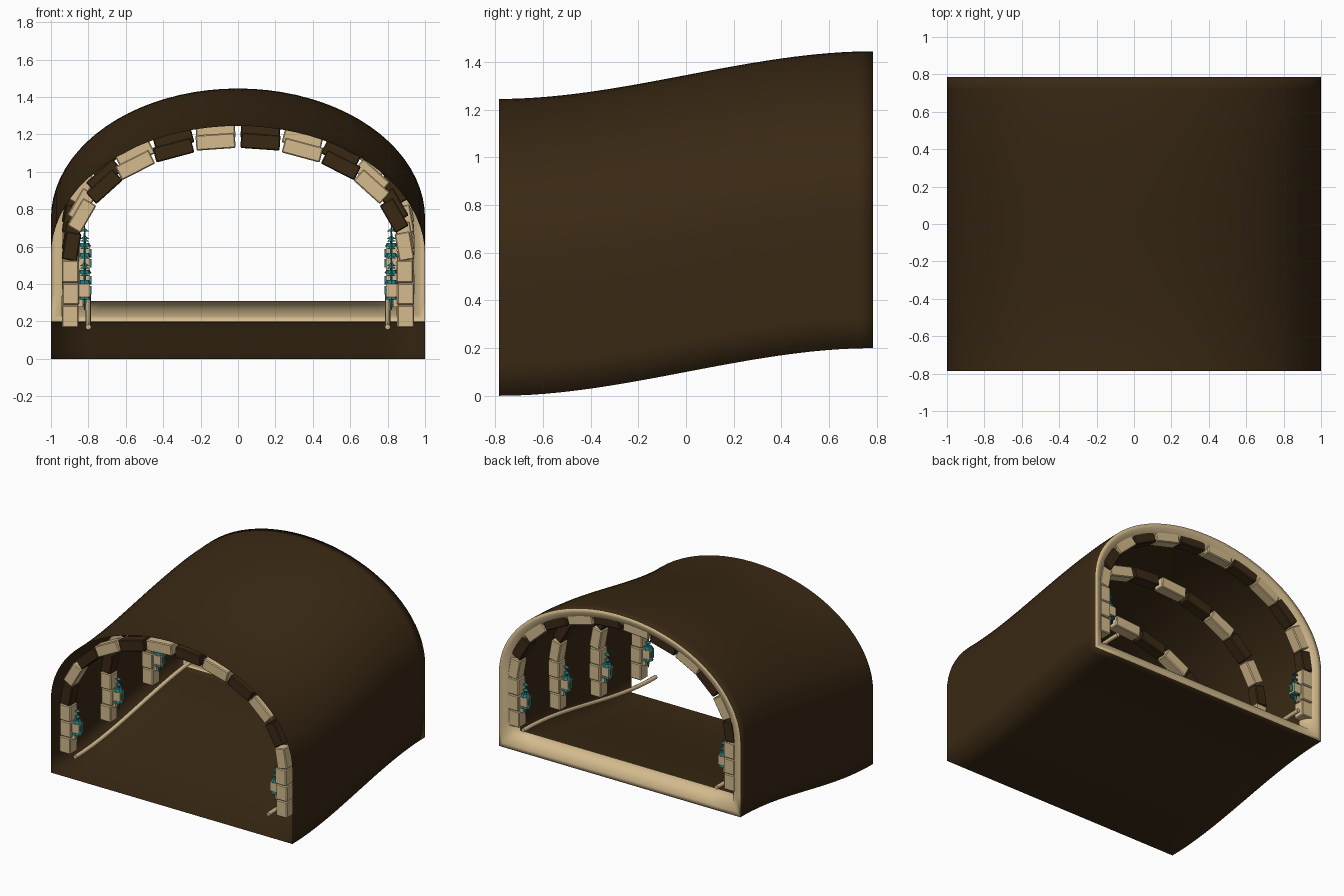
import bpy, bmesh, math, random
from mathutils import Matrix, Vector

random.seed(3)
if "Cube" in bpy.data.objects:
    bpy.data.objects.remove(bpy.data.objects["Cube"])

HALF_LEN = 0.785
SPRING, RISE = 0.55, 0.695      # wall height and arch height


def material(name, color):
    m = bpy.data.materials.new(name)
    m.use_nodes = True
    m.diffuse_color = (*color, 1)
    bsdf = m.node_tree.nodes["Principled BSDF"]
    bsdf.inputs["Base Color"].default_value = (*color, 1)
    bsdf.inputs["Roughness"].default_value = 0.8
    return m


DARK = material("dark brown", (0.042, 0.022, 0.007))
TAN = material("sandstone tan", (0.66, 0.50, 0.27))
TEAL = material("teal", (0.02, 0.2, 0.2))


def ramp(y):
    """Floor height along the tunnel."""
    t = min(max((y + HALF_LEN) / (2 * HALF_LEN), 0), 1)
    return 0.2 * t * t * (3 - 2 * t)


def finish(name, bm, mats, smooth=False, bevel=0):
    mesh = bpy.data.meshes.new(name)
    bm.to_mesh(mesh)
    bm.free()
    for m in mats:
        mesh.materials.append(m)
    ob = bpy.data.objects.new(name, mesh)
    bpy.context.collection.objects.link(ob)
    for p in mesh.polygons:
        p.use_smooth = smooth
    if bevel:
        mod = ob.modifiers.new("bevel", 'BEVEL')
        mod.width = bevel
        mod.segments = 1
    return ob


def paint(bm, verts, index):
    for f in {f for v in verts for f in v.link_faces}:
        f.material_index = index


def box(bm, loc, size, tilt=0, index=0):
    mat = (Matrix.Translation(loc) @ Matrix.Rotation(tilt, 4, 'Y')
           @ Matrix.Diagonal((*size, 1)))
    paint(bm, bmesh.ops.create_cube(bm, size=1, matrix=mat)["verts"], index)


def cone(bm, loc, r1, r2, depth, sides=8, index=0):
    res = bmesh.ops.create_cone(bm, cap_ends=True, segments=sides, radius1=r1, radius2=r2,
                                depth=depth, matrix=Matrix.Translation(loc))
    paint(bm, res["verts"], index)


# Tunnel shell: an arched section swept up the ramp, with a rounded lip at the back
def section(inset):
    w = 1 - inset
    pts = [(w - 2 * w * i / 10, inset) for i in range(10)]
    pts += [(-w, inset + (SPRING - inset) * i / 4) for i in range(4)]
    pts += [(-w * math.cos(math.pi * i / 40), SPRING + (RISE - inset) * math.sin(math.pi * i / 40))
            for i in range(40)]
    pts += [(w, SPRING + (inset - SPRING) * i / 4) for i in range(4)]
    return pts


bm = bmesh.new()
STEPS, LIP = 24, 6
stations = [(-HALF_LEN + 2 * HALF_LEN * i / STEPS, 0) for i in range(STEPS + 1)]
for i in range(1, LIP + 1):
    a = math.pi / 2 * i / LIP
    stations.append((HALF_LEN - 0.1 * (1 - math.cos(a)), 0.11 * math.sin(a)))
loops = [[bm.verts.new((x, y, z + ramp(y))) for x, z in section(inset)] for y, inset in stations]
for s, (a, b) in enumerate(zip(loops, loops[1:])):
    for i in range(len(a)):
        j = (i + 1) % len(a)
        f = bm.faces.new((a[i], a[j], b[j], b[i]))
        f.material_index = 1 if s >= STEPS else 0
bmesh.ops.recalc_face_normals(bm, faces=bm.faces)
finish("tunnel_shell", bm, [DARK, TAN], smooth=True)

# Stone ribs: x, z, tilt in degrees and length of each arch stone on one side
ARCH = [(0.12, 1.16, 4, 0.21), (0.345, 1.115, 15, 0.21), (0.55, 1.035, 27, 0.2),
        (0.715, 0.92, 42, 0.19), (0.835, 0.765, 60, 0.17), (0.89, 0.6, 80, 0.15)]
LEGS = [(0.225, 0.12), (0.345, 0.115), (0.465, 0.12)]
RINGS = [-0.725 + 1.45 * i / 3 for i in range(4)]

for n, y in enumerate(RINGS):
    base = ramp(y)
    bm = bmesh.new()
    for side in (-1, 1):
        for i, (x, z, tilt, length) in enumerate(ARCH):
            dark = (i % 2 == 1) if side < 0 else (i % 2 == 0)
            box(bm, (side * x, y, z + base), (length, 0.085, 0.082),
                side * math.radians(tilt), int(dark))
        for z, h in LEGS:
            shift = random.uniform(-0.004, 0.004)
            box(bm, (side * 0.895 + shift, y + shift, z + base), (0.09, 0.085, h))
    finish(f"stone_rib_{n + 1}", bm, [TAN, DARK], bevel=0.006)

    # Wall lanterns: stone box, teal bands and a finned spire
    for side, label in ((-1, "right"), (1, "left")):
        bm = bmesh.new()
        x = side * 0.82
        box(bm, (x, y, 0.365 + base), (0.06, 0.055, 0.07))
        box(bm, (side * 0.845, y, 0.3 + base), (0.03, 0.04, 0.05))
        for z in (0.325, 0.41):
            cone(bm, (x, y, z + base), 0.036, 0.024, 0.02, index=1)
        box(bm, (side * 0.79, y, 0.365 + base), (0.014, 0.03, 0.045), index=1)
        cone(bm, (x, y, 0.46 + base), 0.009, 0.003, 0.1, 6, 1)
        for z in (0.45, 0.49):
            cone(bm, (x, y, z + base), 0.024, 0.004, 0.016, 4, 1)
        cone(bm, (x, y, 0.29 + base), 0.003, 0.014, 0.06, 6, 1)
        finish(f"{label}_lantern_{n + 1}", bm, [TAN, TEAL])

# Handrails following the ramp along both walls
for side, label in ((-1, "right"), (1, "left")):
    curve = bpy.data.curves.new(f"{label}_rail", 'CURVE')
    curve.dimensions = '3D'
    curve.bevel_depth = 0.015
    curve.bevel_resolution = 2
    curve.use_fill_caps = True
    spline = curve.splines.new('POLY')
    spline.points.add(16)
    for i, p in enumerate(spline.points):
        y = -HALF_LEN + 2 * HALF_LEN * i / 16
        p.co = (side * 0.8, y, 0.17 + ramp(y), 1)
    curve.materials.append(TAN)
    bpy.context.collection.objects.link(bpy.data.objects.new(f"{label}_rail", curve))
